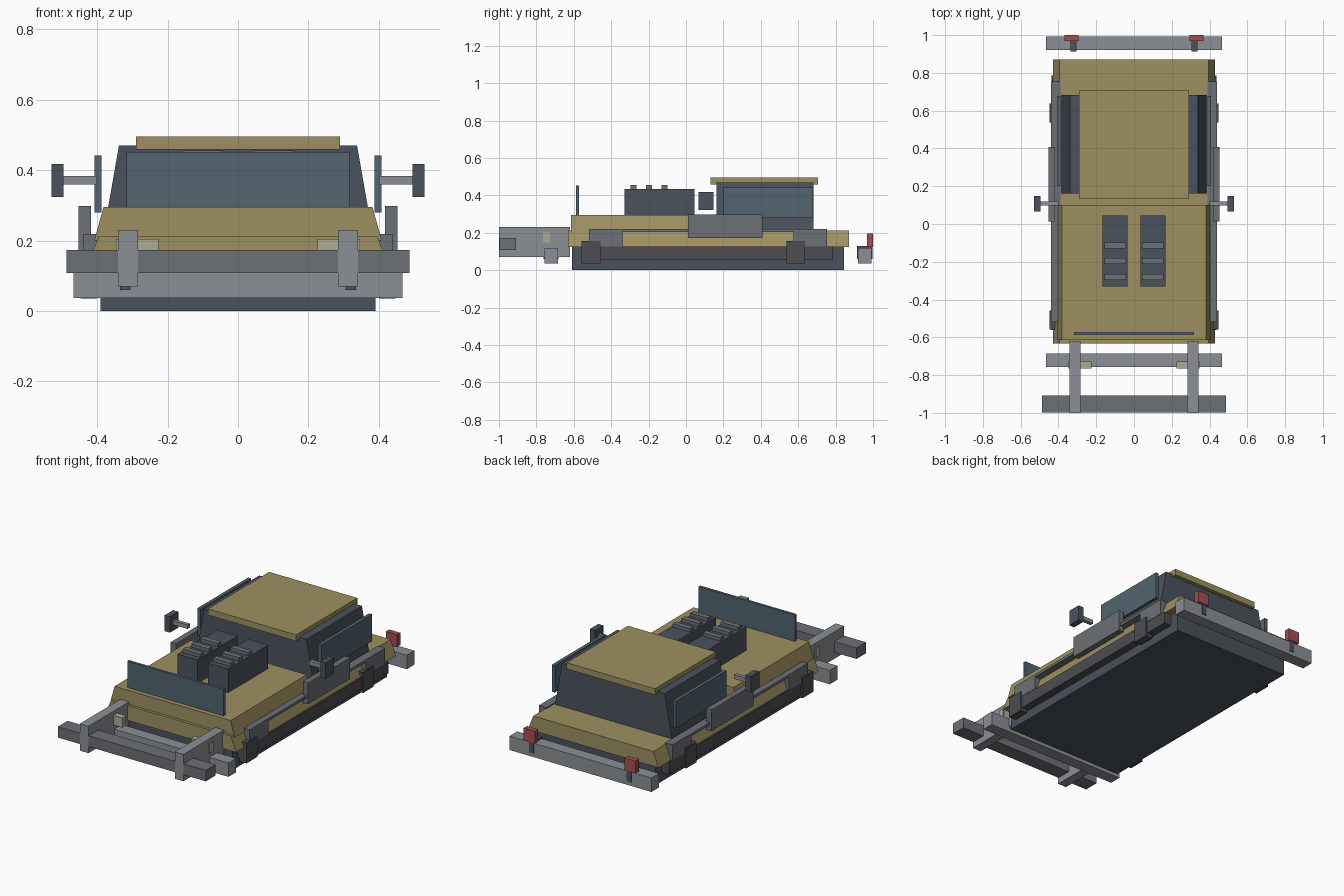
import bpy, bmesh

if "Cube" in bpy.data.objects:
    bpy.data.objects.remove(bpy.data.objects["Cube"])

def material(name, rgb):
    m = bpy.data.materials.new(name)
    m.diffuse_color = (*rgb, 1)
    m.use_nodes = True
    m.node_tree.nodes["Principled BSDF"].inputs["Base Color"].default_value = m.diffuse_color
    return m

TAN = material("tan_paint", (0.34, 0.28, 0.12))
DARK = material("dark_slate", (0.07, 0.085, 0.11))
GLASS = material("tinted_glass", (0.085, 0.13, 0.16))
TREAD = material("tread", (0.075, 0.075, 0.085))
STEEL = material("steel", (0.15, 0.16, 0.18))
LIGHT = material("light_steel", (0.26, 0.28, 0.30))
RED = material("red_lamp", (0.36, 0.08, 0.08))
LAMP = material("pale_lamp", (0.42, 0.40, 0.29))

def box(name, x, y, z, mat, top=None):
    """Box from (min, max) ranges; top gives a narrower half width in x."""
    bm = bmesh.new()
    bmesh.ops.create_cube(bm, size=1)
    for v in bm.verts:
        up = v.co.z > 0
        v.co.x = x[v.co.x > 0]
        v.co.y = y[v.co.y > 0]
        v.co.z = z[up]
        if up and top:
            v.co.x = top if v.co.x > 0 else -top
    me = bpy.data.meshes.new(name)
    bm.to_mesh(me)
    bm.free()
    me.materials.append(mat)
    ob = bpy.data.objects.new(name, me)
    bpy.context.collection.objects.link(ob)
    return ob

def wide(name, hw, y, z, mat, top=None):
    return box(name, (-hw, hw), y, z, mat, top)

def pair(name, x, y, z, mat):
    box(name + "_right", x, y, z, mat)
    box(name + "_left", (-x[1], -x[0]), y, z, mat)

# Hull and cabin
wide("chassis", 0.39, (-0.61, 0.845), (0, 0.13), DARK)
wide("lower_body", 0.43, (-0.632, 0.872), (0.125, 0.213), TAN, top=0.395)
wide("hood", 0.408, (-0.615, 0.10), (0.20, 0.295), TAN, top=0.382)
wide("cabin", 0.383, (0.162, 0.683), (0.213, 0.47), DARK, top=0.338)
wide("roof", 0.29, (0.132, 0.707), (0.458, 0.495), TAN)

# Glass
wide("windshield", 0.317, (-0.588, -0.572), (0.29, 0.452), GLASS)
pair("side_window", (0.388, 0.408), (0.2, 0.678), (0.28, 0.441), GLASS)

# Twin engine vents with slats
pair("engine_vent", (0.035, 0.167), (-0.33, 0.045), (0.29, 0.435), DARK)
for i, y in enumerate((-0.28, -0.197, -0.114)):
    pair(f"vent_slat_{i + 1}", (0.043, 0.157), (y - 0.016, y + 0.016),
         (0.43, 0.455), STEEL)

# Side running gear
pair("track", (0.385, 0.438), (-0.56, 0.787), (0.055, 0.127), TREAD)
for end, y in (("front", (-0.558, -0.457)), ("rear", (0.538, 0.637))):
    pair(end + "_track_guard", (0.40, 0.447), y, (0.036, 0.157), TREAD)

# Fenders joined by a thin rail, and side storage boxes
pair("front_fender", (0.39, 0.44), (-0.518, -0.34), (0.127, 0.205), STEEL)
pair("rear_fender", (0.39, 0.44), (0.575, 0.755), (0.127, 0.205), STEEL)
pair("fender_rail", (0.39, 0.44), (-0.518, 0.755), (0.203, 0.219), STEEL)
pair("storage_box", (0.418, 0.453), (0.012, 0.408), (0.172, 0.298), STEEL)

# Mirrors
pair("mirror_arm", (0.40, 0.50), (0.097, 0.119), (0.359, 0.383), LIGHT)
pair("mirror", (0.495, 0.53), (0.067, 0.147), (0.323, 0.417), DARK)

# Bumpers with lamp brackets
for end, y in (("front", (-0.757, -0.685)), ("rear", (0.92, 0.992))):
    wide(end + "_bumper", 0.467, y, (0.037, 0.12), LIGHT)
    pair(end + "_lamp_bracket", (0.305, 0.335), (y[0] - 0.006, y[1] + 0.004),
         (0.06, 0.13), DARK)
pair("headlight", (0.226, 0.347), (-0.765, -0.728), (0.147, 0.205), LAMP)
pair("tail_light", (0.295, 0.368), (0.968, 1.0), (0.125, 0.197), RED)

# Ram bar on two plate arms
wide("ram_bar", 0.487, (-0.998, -0.908), (0.108, 0.173), STEEL)
pair("ram_arm", (0.284, 0.341), (-1.0, -0.62), (0.07, 0.23), LIGHT)
